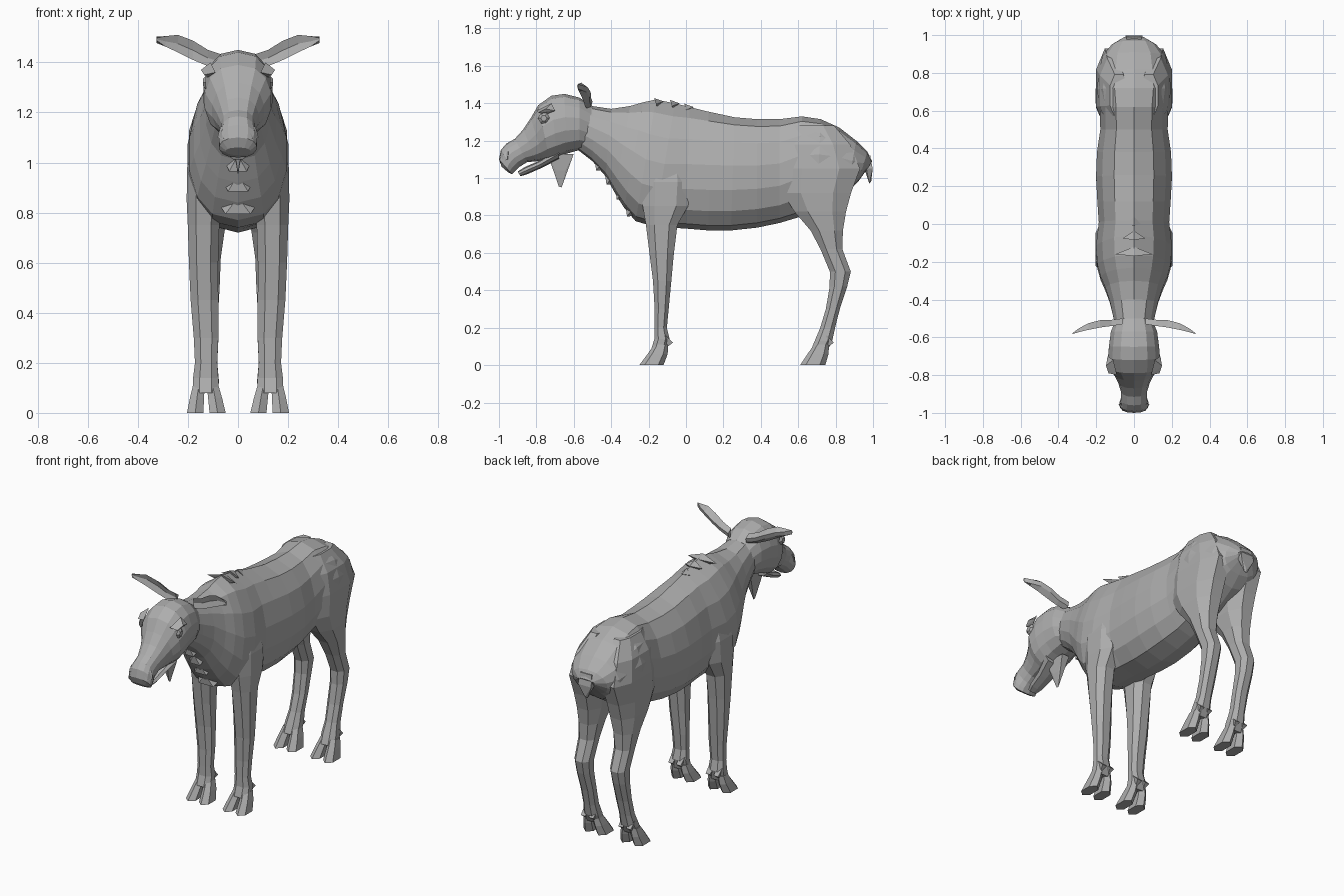
import bpy, bmesh, math
from mathutils import Vector

grey = bpy.data.materials.new("hide grey")
grey.diffuse_color = (0.42, 0.42, 0.42, 1)


def finish(name, bm):
    bmesh.ops.recalc_face_normals(bm, faces=bm.faces)
    me = bpy.data.meshes.new(name)
    bm.to_mesh(me)
    bm.free()
    me.materials.append(grey)
    ob = bpy.data.objects.new(name, me)
    bpy.context.collection.objects.link(ob)
    return ob


def loft(name, rings):
    """Skin a list of closed rings and cap both ends."""
    bm = bmesh.new()
    vs = [[bm.verts.new(p) for p in r] for r in rings]
    n = len(vs[0])
    for a, b in zip(vs, vs[1:]):
        for i in range(n):
            j = (i + 1) % n
            bm.faces.new((a[i], a[j], b[j], b[i]))
    bm.faces.new(vs[0])
    bm.faces.new(vs[-1])
    return finish(name, bm)


def hull(name, pts):
    bm = bmesh.new()
    for p in pts:
        bm.verts.new(p)
    bmesh.ops.convex_hull(bm, input=bm.verts)
    return finish(name, bm)


def power(v, e):
    return math.copysign(abs(v) ** e, v)


def slice_ring(yt, zt, yb, zb, w, k=1.0, n=14):
    """Upright section between a top and a bottom point; k < 1 lowers the widest line."""
    ring = []
    for i in range(n):
        t = math.tau * i / n
        s = ((1 - math.cos(t)) / 2) ** k
        ring.append((w * power(math.sin(t), 0.8), yt + (yb - yt) * s, zt + (zb - zt) * s))
    return ring


def level_ring(side, z, yf, yb, xi, xo, n=8):
    """Level section through a limb."""
    ring = []
    for i in range(n):
        t = math.tau * (i + 0.5) / n
        ring.append((side * ((xi + xo) / 2 + (xo - xi) / 2 * power(math.cos(t), 0.85)),
                     (yf + yb) / 2 + (yb - yf) / 2 * power(math.sin(t), 0.85), z))
    return ring


# Trunk and neck
trunk = [
    (-.60, 1.41, -.59, 1.16, .09), (-.50, 1.385, -.50, 1.09, .11),
    (-.40, 1.37, -.43, 1.01, .13), (-.30, 1.385, -.38, .92, .155, .85),
    (-.23, 1.405, -.33, .84, .18, .8), (-.16, 1.42, -.27, .77, .198, .75),
    (-.06, 1.40, -.17, .74, .205, .75), (.02, 1.38, 0, .73, .19, .8),
    (.12, 1.355, .12, .72, .198, .85), (.26, 1.325, .24, .72, .205, .9),
    (.38, 1.315, .38, .735, .20, .9), (.50, 1.315, .50, .76, .182, .9),
    (.62, 1.33, .60, .79, .185), (.72, 1.315, .70, .83, .20),
    (.82, 1.27, .78, .87, .19), (.91, 1.20, .86, .92, .17),
    (.97, 1.14, .92, .98, .12), (.995, 1.09, .97, 1.05, .06)]
loft("trunk", [slice_ring(*s) for s in trunk])

# Head with long muzzle
head = [
    (-.50, 1.385, -.53, 1.15, .10), (-.57, 1.43, -.57, 1.15, .125),
    (-.65, 1.45, -.64, 1.13, .135), (-.72, 1.44, -.69, 1.11, .14),
    (-.79, 1.39, -.73, 1.10, .135), (-.83, 1.32, -.76, 1.095, .105),
    (-.87, 1.26, -.80, 1.09, .085), (-.915, 1.21, -.85, 1.085, .07),
    (-.96, 1.185, -.89, 1.06, .07), (-.99, 1.15, -.915, 1.035, .078),
    (-1.0, 1.10, -.93, 1.02, .075), (-.985, 1.06, -.95, 1.03, .05)]
loft("head", [slice_ring(*s) for s in head])

# Lower jaw, slightly open
jaw = [(-.68, 1.16, -.68, 1.10, .08), (-.79, 1.09, -.77, 1.055, .055),
       (-.86, 1.06, -.85, 1.02, .045), (-.90, 1.035, -.885, 1.01, .03)]
loft("lower_jaw", [slice_ring(*s, n=8) for s in jaw])

# Throat bell
hull("throat_bell", [(x, y, 1.13) for x in (-.025, .025) for y in (-.74, -.60)] +
     [(x, y, 1.04) for x in (-.016, .016) for y in (-.695, -.645)] +
     [(0, -.68, .955), (0, -.665, .95)])

# Tail
hull("tail", [(x, y, 1.12) for x in (-.04, .04) for y in (.93, .985)] +
     [(x, y, 1.05) for x in (-.045, .045) for y in (.965, .998)] +
     [(-.01, .98, .97), (.01, .98, .97), (0, .99, .98)])

# Folds over the withers
for y, z, w in ((-.17, 1.42, .10), (-.085, 1.41, .06), (-.01, 1.39, .035)):
    hull("withers_fold", [(-w, y + .01, z - .025), (w, y + .01, z - .025), (0, y, z + .008),
                          (0, y + .05, z - .01), (0, y + .02, z - .05)])

# Ragged folds under the neck and chest
for y, z, w in ((-.485, 1.055, .06), (-.43, .98, .07), (-.375, .90, .08), (-.32, .81, .10)):
    hull("chest_fold", [(-w, y + .06, z + .06), (w, y + .06, z + .06), (0, y - .005, z + .05),
                        (-w / 2, y + .005, z - .015), (w / 2, y + .005, z - .015),
                        (0, y + .09, z - .01)])

fore = [
    (1.12, -.20, 0, .05, .175), (.98, -.24, .03, .06, .208), (.85, -.24, .02, .06, .21),
    (.75, -.22, -.04, .07, .205), (.60, -.20, -.06, .075, .20), (.45, -.18, -.075, .075, .193),
    (.30, -.17, -.09, .075, .18), (.20, -.17, -.10, .08, .175), (.14, -.172, -.085, .075, .183),
    (.08, -.19, -.10, .075, .183)]
hind = [
    (1.28, .56, .80, .03, .13), (1.18, .52, .89, .03, .185), (1.05, .495, .945, .02, .206),
    (.92, .505, .895, .02, .206), (.82, .57, .865, .03, .20), (.72, .66, .845, .05, .19),
    (.62, .715, .84, .065, .18), (.50, .765, .885, .07, .175), (.42, .765, .865, .075, .172),
    (.30, .745, .825, .075, .167), (.20, .715, .80, .08, .167), (.13, .685, .785, .073, .178),
    (.08, .665, .76, .075, .18)]

for side, label in ((1, "left"), (-1, "right")):
    # Legs, cloven hooves and dewclaws
    for part, rows, toe, heel in (("front", fore, -.25, -.12), ("hind", hind, .61, .745)):
        loft(f"{part}_leg_{label}", [level_ring(side, *r) for r in rows])
        _, yf, yb, _, _ = rows[-1]
        for x0, x1, b0, b1 in ((.075, .128, .045, .118), (.13, .183, .134, .208)):
            loft(f"{part}_hoof_{label}", [
                level_ring(side, .11, yf + .02, yb + .005, x0, x1, 6),
                level_ring(side, .06, yf - .015, yb + .002, (x0 + b0) / 2, (x1 + b1) / 2, 6),
                level_ring(side, 0, toe, heel, b0, b1, 6)])
            c = side * (x0 + x1) / 2
            hull(f"{part}_dewclaw_{label}", [
                (c - .018, yb - .01, .16), (c + .018, yb - .01, .16),
                (c - .015, yb + .03, .12), (c + .015, yb + .03, .12), (c, yb - .01, .09)])

    # Leaf-shaped cupped ears
    ear = []
    for x, zt, zb, y in ((.06, 1.43, 1.37, -.53), (.12, 1.45, 1.385, -.54), (.18, 1.487, 1.41, -.548),
                         (.24, 1.51, 1.44, -.56), (.29, 1.505, 1.463, -.572), (.325, 1.497, 1.488, -.582)):
        m, d = (zt + zb) / 2, (zt - zb) * .5
        ear.append([(side * x, y, zt), (side * x, y + d, m + .01), (side * x, y + d * .8, m - .015),
                    (side * x, y, zb), (side * x, y + d * .3, m)])
    loft(f"ear_{label}", ear)

    # Brow, eye and nostril rim
    hull(f"brow_{label}", [Vector((side * x, y, z)) for x, y, z in (
        (.09, -.80, 1.36), (.135, -.79, 1.35), (.148, -.75, 1.37), (.14, -.70, 1.36),
        (.11, -.72, 1.40), (.12, -.75, 1.34))])
    hull(f"eye_{label}", [(side * (.128 + .012 * (r < .02)), -.76 + r * math.cos(a), 1.32 + r * math.sin(a))
                          for r in (.032, .016) for a in [math.tau * i / 6 for i in range(6)]])
    hull(f"nostril_{label}", [(side * x, y, z) for x, y, z in (
        (.04, -.985, 1.14), (.07, -.95, 1.145), (.082, -.955, 1.10), (.06, -.99, 1.09), (.05, -.94, 1.10))])
